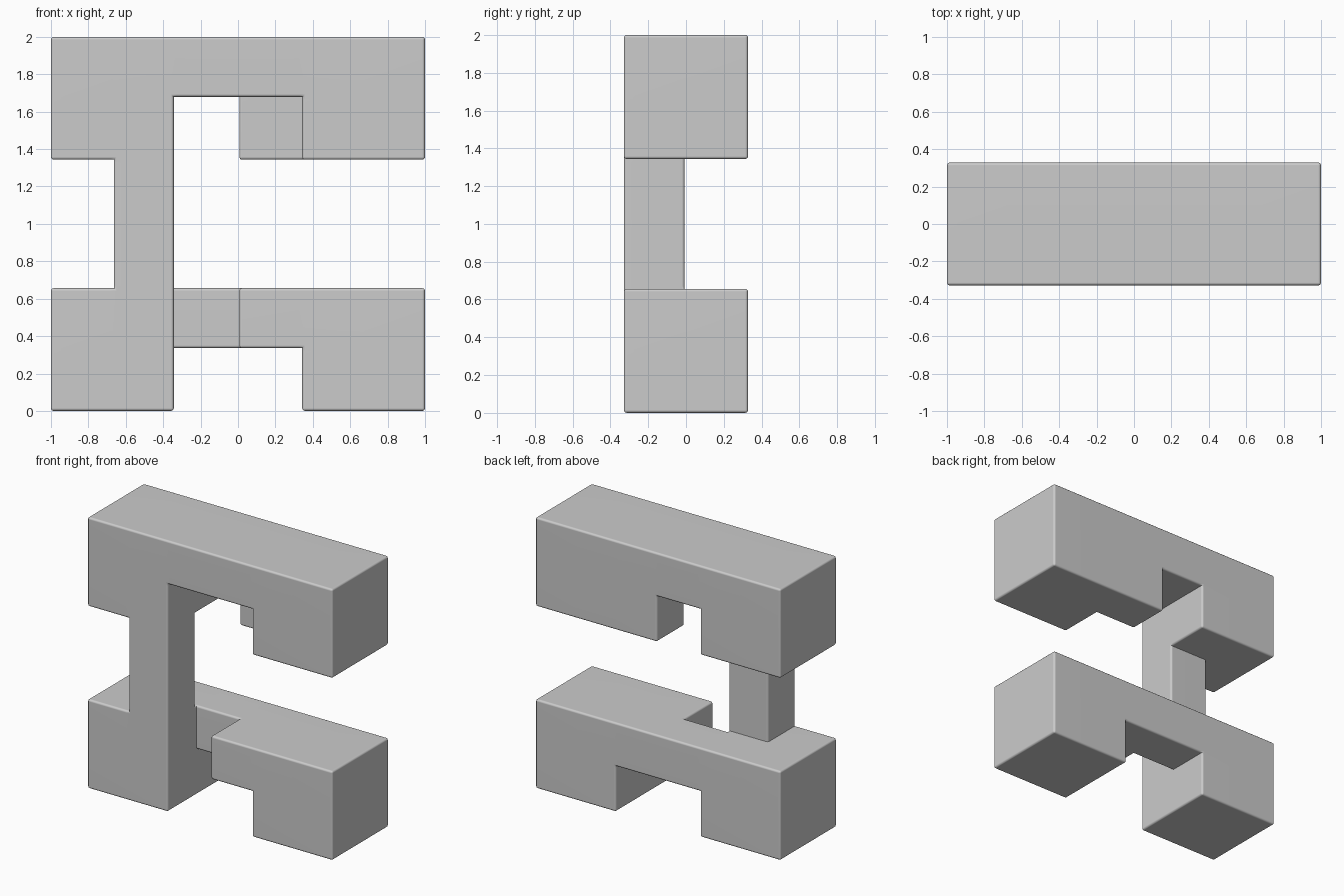
import bpy, bmesh, math
from itertools import product

if "Cube" in bpy.data.objects:
    bpy.data.objects.remove(bpy.data.objects["Cube"])

GAP = 0.0075                  # clearance taken off every face
UNIT = (1 + GAP) / 3          # size of one grid cell
BEVEL = 0.015

# Rows run bottom to top, one string per depth layer
FRONT = ["##..##", "##.###", ".#....", ".#....", "##..##", "######"]
BACK = ["##..##", "######", "......", "......", "##.###", "######"]
LAYERS = [FRONT, BACK]
SIZE = (6, 2, 6)


def axis_planes(n):
    """Cell borders with a thin joint between neighbouring cells."""
    planes = []
    for k in range(n):
        start = (k - n / 2) * UNIT
        planes += [start + GAP, start + UNIT - GAP]
    return planes


def touched(i):
    return {i // 2, (i + 1) // 2}


def solid(cell):
    """A cell is solid if all grid cells it touches are filled."""
    if any(not 0 <= c < 2 * n - 1 for c, n in zip(cell, SIZE)):
        return False
    return all(LAYERS[y][z][x] == "#"
               for x, y, z in product(*(touched(c) for c in cell)))


bm = bmesh.new()
planes = [axis_planes(n) for n in SIZE]
verts = {}


def corner(idx):
    if idx not in verts:
        x, y, z = (planes[a][idx[a]] for a in range(3))
        verts[idx] = bm.verts.new((x, y, z + 1))
    return verts[idx]


# Outer skin of the notched bar
for cell in product(*(range(2 * n - 1) for n in SIZE)):
    if not solid(cell):
        continue
    for axis, side in product(range(3), (0, 1)):
        near = list(cell)
        near[axis] += 2 * side - 1
        if solid(near):
            continue
        b, c = (axis + 1) % 3, (axis + 2) % 3
        loop = []
        for u, v in ((0, 0), (1, 0), (1, 1), (0, 1)):
            p = list(cell)
            p[axis] += side
            p[b] += u
            p[c] += v
            loop.append(corner(tuple(p)))
        bm.faces.new(loop if side else loop[::-1])

# Merge flat areas, then round only the outward edges
bmesh.ops.dissolve_limit(bm, angle_limit=0.01, verts=bm.verts[:], edges=bm.edges[:])
bm.normal_update()
outer = [e for e in bm.edges if e.is_manifold and e.calc_face_angle_signed() > 0.5]
bmesh.ops.bevel(bm, geom=outer, offset=BEVEL, offset_type='OFFSET', segments=3,
                profile=0.5, affect='EDGES', clamp_overlap=False)

mesh = bpy.data.meshes.new("puzzle_piece")
bm.to_mesh(mesh)
bm.free()
piece = bpy.data.objects.new("puzzle_piece", mesh)
bpy.context.collection.objects.link(piece)
bpy.context.view_layer.objects.active = piece
piece.select_set(True)
bpy.ops.object.shade_smooth_by_angle(angle=math.radians(40))
weighted = piece.modifiers.new("flat_sides", 'WEIGHTED_NORMAL')
weighted.keep_sharp = True
